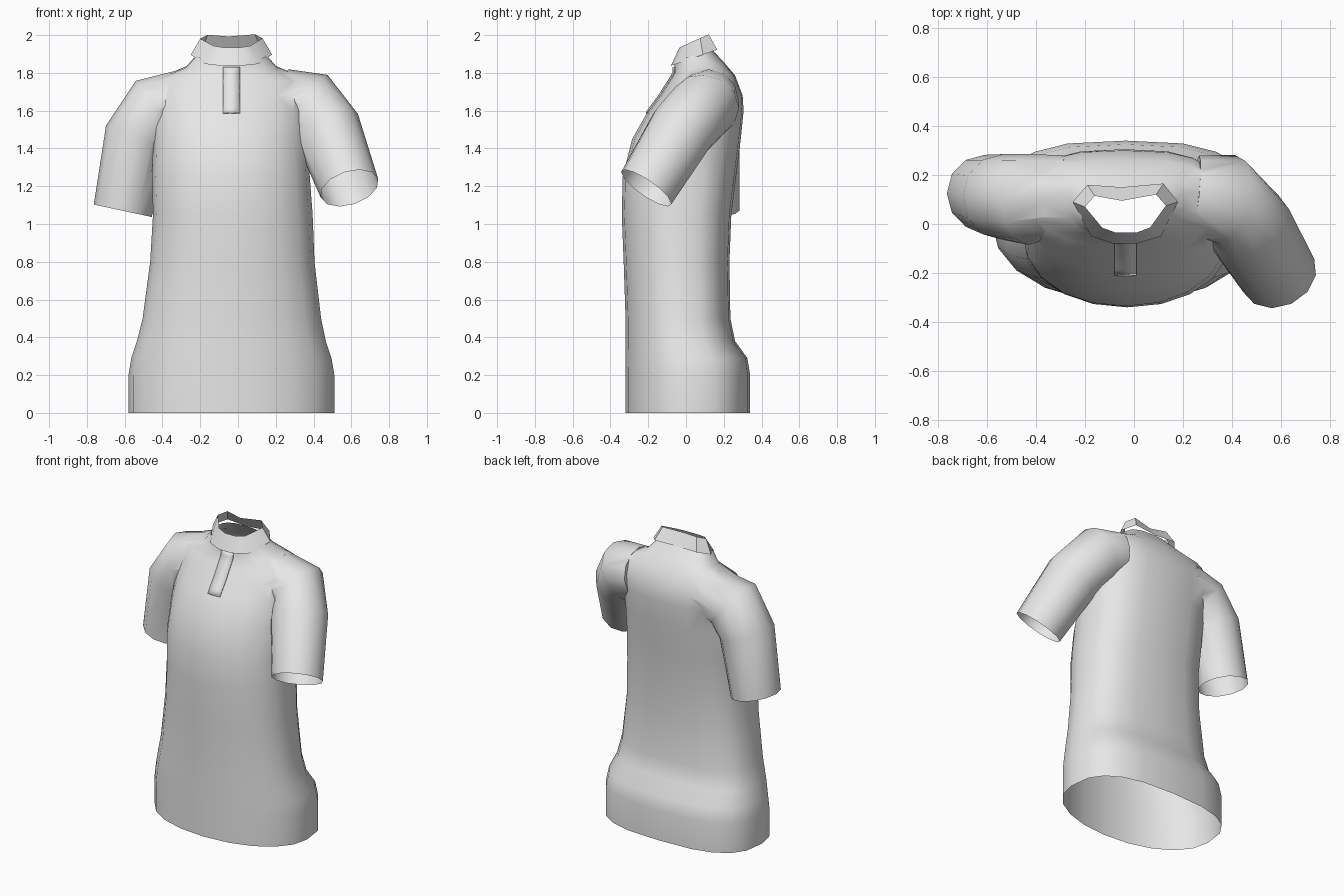
import bpy
import bmesh
from math import cos, sin, pi, copysign, radians
from mathutils import Vector
from mathutils.bvhtree import BVHTree

old_cube = bpy.data.objects.get("Cube")
if old_cube:
    bpy.data.objects.remove(old_cube, do_unlink=True)

fabric = bpy.data.materials.new("light grey fabric")
fabric.use_nodes = True
fabric.diffuse_color = (0.8, 0.8, 0.8, 1)
fabric.node_tree.nodes["Principled BSDF"].inputs["Base Color"].default_value = (0.8, 0.8, 0.8, 1)


def make_object(name, bm):
    """Turn a bmesh into a linked object in the fabric colour."""
    mesh = bpy.data.meshes.new(name)
    bm.to_mesh(mesh)
    bm.free()
    mesh.materials.append(fabric)
    obj = bpy.data.objects.new(name, mesh)
    bpy.context.scene.collection.objects.link(obj)
    return obj


def loft(name, rings, capped):
    """Skin a stack of equal-length point rings, optionally closing both ends."""
    bm = bmesh.new()
    loops = [[bm.verts.new(p) for p in ring] for ring in rings]
    for low, high in zip(loops, loops[1:]):
        for i in range(len(low)):
            j = (i + 1) % len(low)
            bm.faces.new((low[i], low[j], high[j], high[i]))
    if capped:
        bm.faces.new(loops[0])
        bm.faces.new(loops[-1])
    bmesh.ops.recalc_face_normals(bm, faces=bm.faces)
    return make_object(name, bm)


def smooth(obj, angle):
    bpy.ops.object.select_all(action="DESELECT")
    obj.select_set(True)
    bpy.context.view_layer.objects.active = obj
    bpy.ops.object.shade_smooth_by_angle(angle=radians(angle))


def centre(ring):
    return sum(ring, Vector()) / len(ring)


def body_ring(z, tilt, x0, x1, y0, y1, sides=20):
    """Rounded front, squarer back, with height rising by tilt towards the back."""
    points = []
    for k in range(sides):
        c, s = cos(2 * pi * k / sides), sin(2 * pi * k / sides)
        power = 2 / (2.8 if s > 0 else 2.1)
        x = (x0 + x1) / 2 + (x1 - x0) / 2 * copysign(abs(c) ** power, c)
        y = (y0 + y1) / 2 + (y1 - y0) / 2 * copysign(abs(s) ** power, s)
        points.append(Vector((x, y, z + tilt * y)))
    return points


def sleeve_ring(middle, direction, radius, sides=12):
    """Circle square to the direction of the arm."""
    d = Vector(direction).normalized()
    side = Vector((0, 1, 0))
    u = (side - d * d.dot(side)).normalized()
    v = d.cross(u)
    turns = [2 * pi * k / sides for k in range(sides)]
    return [Vector(middle) + (u * cos(t) + v * sin(t)) * radius for t in turns]


# Torso from hem to neck: height, tilt, right, left, front, back
torso_rings = [body_ring(*row) for row in (
    (0, 0, -.58, .51, -.32, .34),
    (.2, 0, -.58, .51, -.32, .34),
    (.29, 0, -.565, .495, -.32, .325),
    (.38, 0, -.535, .465, -.32, .26),
    (.5, 0, -.505, .44, -.32, .235),
    (.8, 0, -.465, .405, -.33, .23),
    (1.05, 0, -.45, .395, -.34, .24),
    (1.25, 0, -.455, .38, -.335, .265),
    (1.45, 0, -.45, .37, -.285, .29),
    (1.6, 0, -.45, .37, -.2, .305),
    (1.68, 0, -.45, .37, -.14, .3),
    (1.76, .1, -.43, .36, -.095, .26),
    (1.81, .2, -.28, .21, -.065, .205),
    (1.88, .35, -.215, .145, -.06, .135),
)]

# Sleeves from inside the shoulder to the cuff: middle, direction, radius
left_rings = [sleeve_ring(*row) for row in (
    ((.25, .12, 1.66), (1, -.1, -.1), .16),
    ((.38, .1, 1.63), (.85, -.2, -.5), .185),
    ((.475, -.02, 1.5), (.4, -.5, -.77), .18),
    ((.59, -.21, 1.19), (.26, -.55, -.79), .16),
)]
right_rings = [sleeve_ring(*row) for row in (
    ((-.28, .12, 1.66), (-1, 0, -.1), .16),
    ((-.43, .1, 1.61), (-.8, 0, -.6), .185),
    ((-.535, .11, 1.46), (-.35, 0, -.93), .175),
    ((-.61, .125, 1.07), (-.21, 0, -.98), .157),
)]

# Join torso and sleeves into one skin
shirt = loft("shirt_body", torso_rings, True)
sleeves = [loft("left_sleeve", left_rings, True), loft("right_sleeve", right_rings, True)]
for sleeve in sleeves:
    union = shirt.modifiers.new("join " + sleeve.name, "BOOLEAN")
    union.operation = "UNION"
    union.solver = "EXACT"
    union.object = sleeve
bpy.context.view_layer.update()
joined = bpy.data.meshes.new_from_object(shirt.evaluated_get(bpy.context.evaluated_depsgraph_get()))
shirt.modifiers.clear()
shirt.data = joined
for sleeve in sleeves:
    bpy.data.objects.remove(sleeve, do_unlink=True)

# Open the hem, neck and cuffs
openings = [centre(r) for r in (torso_rings[0], torso_rings[-1], left_rings[-1], right_rings[-1])]
bm = bmesh.new()
bm.from_mesh(joined)
caps = [f for f in bm.faces
        if any((f.calc_center_median() - o).length < 0.06 for o in openings)]
bmesh.ops.delete(bm, geom=caps, context="FACES")
bm.to_mesh(joined)
surface = BVHTree.FromBMesh(bm)
bm.free()
smooth(shirt, 55)

# Standing collar, tipped forward
lower = ((-.25, .09), (-.19, .16), (-.05, .15), (.12, .165), (.18, .09),
         (.11, -.05), (.01, -.08), (-.085, -.08), (-.175, -.05))
upper = ((-.2, .07), (-.16, .115), (-.05, .095), (.09, .12), (.13, .075),
         (.065, -.015), (.01, -.035), (-.075, -.035), (-.13, -.015))
collar = loft("collar", [
    [Vector((x, y, 1.865 + .35 * y)) for x, y in lower],
    [Vector((x, y, 1.95 + .45 * y)) for x, y in upper],
], False)
smooth(collar, 40)

# Button placket lying on the chest
bm = bmesh.new()
rows = []
for step in range(9):
    z = 1.59 + step * .03
    row = []
    for x in (-.08, -.035, .01):
        hit = surface.ray_cast(Vector((x, -1, z)), Vector((0, 1, 0)))[0]
        row.append(bm.verts.new((x, (hit.y if hit else -.06) - .008, z)))
    rows.append(row)
for a, b in zip(rows, rows[1:]):
    for i in range(2):
        bm.faces.new((a[i], a[i + 1], b[i + 1], b[i]))
placket = make_object("placket", bm)
plate = placket.modifiers.new("thickness", "SOLIDIFY")
plate.thickness = 0.008
smooth(placket, 40)
